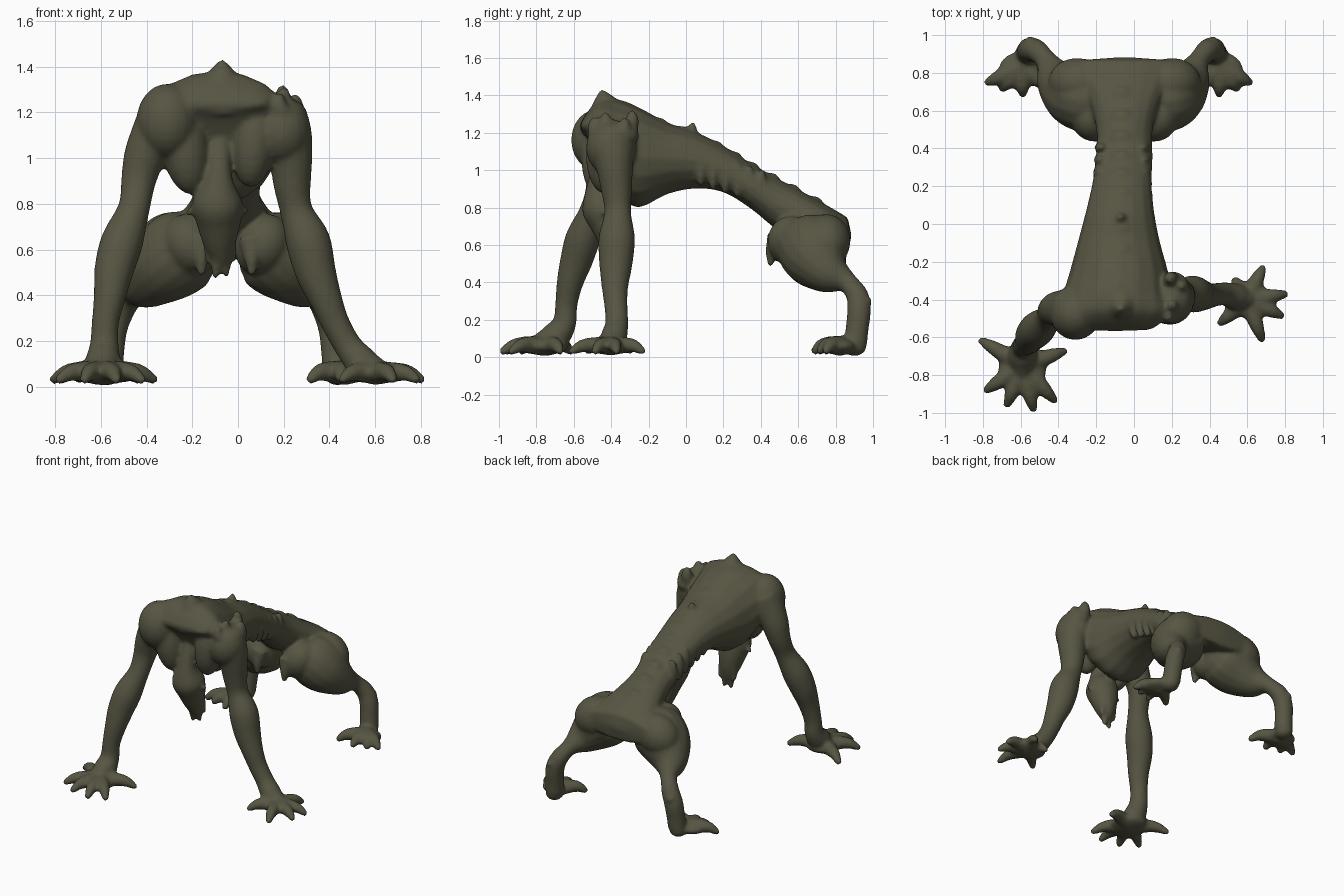
import bpy, bmesh, math
from mathutils import Vector, Matrix

bm = bmesh.new()
N = 16


def loft(rings, start, end):
    """Skin closed rings of points and close both ends on a pole."""
    vr = [[bm.verts.new(p) for p in r] for r in rings]
    for a, b in zip(vr, vr[1:]):
        for i in range(N):
            bm.faces.new((a[i], a[(i + 1) % N], b[(i + 1) % N], b[i]))
    for ring, pole in ((vr[0], start), (vr[-1], end)):
        v = bm.verts.new(pole)
        for i in range(N):
            bm.faces.new((ring[i], ring[(i + 1) % N], v))


def spline(pts, steps=4):
    """Catmull-Rom through tuples of any length."""
    P = [Vector(p) for p in pts]
    P = [P[0] * 2 - P[1]] + P + [P[-1] * 2 - P[-2]]
    out = []
    for a, b, c, d in zip(P, P[1:], P[2:], P[3:]):
        for k in range(steps):
            t = k / steps
            out.append(0.5 * (2 * b + (c - a) * t + (2 * a - 5 * b + 4 * c - d) * t * t
                              + (3 * b - a - 3 * c + d) * t ** 3))
    return out + [P[-2]]


def tube(pts):
    """Round limb through (x, y, z, radius) points."""
    S = spline(pts)
    C = [Vector(s[:3]) for s in S]
    R = [max(s[3], 0.006) for s in S]
    rings, side = [], None
    for i, c in enumerate(C):
        t = (C[min(i + 1, len(C) - 1)] - C[max(i - 1, 0)]).normalized()
        if side is None:
            side = t.orthogonal()
        side = (side - t * side.dot(t)).normalized()
        up = t.cross(side)
        rings.append([c + R[i] * (side * math.cos(k * math.tau / N) + up * math.sin(k * math.tau / N))
                      for k in range(N)])
    loft(rings, C[0] - (C[1] - C[0]).normalized() * R[0] * 0.6,
         C[-1] + (C[-1] - C[-2]).normalized() * R[-1] * 0.6)


def blob(c, s, tilt=0.0):
    bmesh.ops.create_uvsphere(bm, u_segments=20, v_segments=12, radius=1,
                              matrix=Matrix.Translation(c) @ Matrix.Rotation(tilt, 4, 'Y')
                              @ Matrix.Diagonal((*s, 1)))


def digits(palm, tips, r, lift):
    """Arched fingers from the palm to ground tips."""
    px, py, pz = palm
    for x, y in tips:
        mid = (px + (x - px) * 0.64, py + (y - py) * 0.64, lift)
        tube([(px, py, pz, r * 1.4), (*mid, r), (x, y, 0.026, r * 0.5)])


# torso: (y, centre x, top, bottom, half width)
torso = [(-0.56, -0.10, 1.26, 1.21, 0.20), (-0.52, -0.10, 1.32, 1.16, 0.25),
         (-0.45, -0.09, 1.375, 1.04, 0.29), (-0.35, -0.09, 1.375, 0.86, 0.28),
         (-0.25, -0.08, 1.335, 0.80, 0.26), (-0.1, -0.08, 1.255, 0.87, 0.22),
         (0.05, -0.075, 1.205, 0.90, 0.185), (0.2, -0.065, 1.13, 0.88, 0.16),
         (0.35, -0.05, 1.035, 0.79, 0.15), (0.5, -0.05, 0.95, 0.67, 0.15),
         (0.65, -0.05, 0.87, 0.61, 0.19), (0.8, -0.05, 0.785, 0.56, 0.26), (0.865, -0.05, 0.745, 0.55, 0.27)]
rings = []
for y, cx, zt, zb, hw in spline(torso):
    ring = []
    for k in range(N):
        c, s = math.cos(k * math.tau / N), math.sin(k * math.tau / N)
        ring.append((cx + hw * c, y, (zt + zb) / 2 + (zt - zb) / 2 * s))
    rings.append(ring)
loft(rings, (-0.10, -0.57, 1.235), (-0.05, 0.885, 0.65))

# spine peak and low vertebra bumps
tube([(-0.07, -0.40, 1.24, 0.17), (-0.07, -0.43, 1.34, 0.09), (-0.07, -0.45, 1.425, 0.015)])
tube([(-0.07, 0.02, 1.18, 0.05), (-0.07, 0.04, 1.25, 0.014)])
for y, z in ((-0.15, 1.275), (-0.03, 1.23), (0.15, 1.152), (0.25, 1.095), (0.34, 1.04), (0.45, 0.98),
             (0.56, 0.92), (0.68, 0.855)):
    blob((-0.065, y, z - 0.03), (0.06, 0.05, 0.036))
# faint rib ridges down the flanks
for i in range(6):
    y = 0.08 + i * 0.065
    for s in (-1, 1):
        blob((-0.062 + s * (0.130 - 0.004 * i), y, 1.02 - 0.32 * (y - 0.05)), (0.038, 0.03, 0.10))

# chest flaps either side of the neck hollow
blob((-0.235, -0.45, 1.06), (0.105, 0.11, 0.22), -0.15)
blob((0.07, -0.43, 1.07), (0.095, 0.105, 0.20), 0.1)
# shoulders
blob((-0.31, -0.475, 1.16), (0.135, 0.14, 0.165))
blob((0.19, -0.40, 1.12), (0.13, 0.135, 0.15))
# neck and head
tube([(-0.08, -0.36, 1.22, 0.07), (-0.08, -0.44, 1.05, 0.052), (-0.085, -0.47, 0.92, 0.06),
      (-0.09, -0.45, 0.81, 0.11), (-0.085, -0.42, 0.72, 0.098), (-0.08, -0.395, 0.62, 0.07),
      (-0.07, -0.38, 0.54, 0.035)])
for a, b in (((-0.15, -0.45, 0.80), (-0.225, -0.43, 0.755)), ((-0.03, -0.45, 0.80), (0.04, -0.43, 0.765)),
             ((-0.09, -0.39, 0.57), (-0.10, -0.38, 0.475)), ((-0.06, -0.38, 0.57), (-0.05, -0.37, 0.48)),
             ((-0.12, -0.38, 0.63), (-0.13, -0.37, 0.54)), ((-0.04, -0.38, 0.65), (-0.02, -0.36, 0.55))):
    tube([(*a, 0.035), (*b, 0.013)])

# clawed growth on the right shoulder
blob((0.21, -0.38, 1.185), (0.095, 0.13, 0.075))
for x, y, z in ((0.18, -0.49, 1.275), (0.20, -0.43, 1.30), (0.195, -0.29, 1.31), (0.25, -0.33, 1.27)):
    tube([(0.2, y * 0.7 - 0.12, 1.18, 0.06), (x, y, z - 0.05, 0.04), (x, y, z, 0.022)])

# right arm and hand
tube([(0.17, -0.40, 1.18, 0.12), (0.21, -0.39, 1.10, 0.115), (0.23, -0.38, 1.0, 0.097),
      (0.237, -0.37, 0.88, 0.082), (0.255, -0.365, 0.77, 0.072), (0.305, -0.37, 0.64, 0.098),
      (0.34, -0.375, 0.5, 0.09), (0.385, -0.38, 0.38, 0.072), (0.425, -0.375, 0.28, 0.063),
      (0.48, -0.37, 0.18, 0.062), (0.54, -0.385, 0.11, 0.07), (0.61, -0.40, 0.075, 0.05)])
blob((0.60, -0.40, 0.06), (0.13, 0.10, 0.045))
digits((0.60, -0.40, 0.06),
       ((0.685, -0.225), (0.81, -0.37), (0.79, -0.49), (0.68, -0.62), (0.45, -0.53), (0.53, -0.29)), 0.038, 0.062)

# left arm and hand
tube([(-0.32, -0.45, 1.18, 0.12), (-0.365, -0.45, 1.10, 0.105), (-0.41, -0.45, 1.0, 0.092),
      (-0.435, -0.46, 0.9, 0.077), (-0.455, -0.50, 0.78, 0.07), (-0.505, -0.55, 0.64, 0.093),
      (-0.54, -0.585, 0.52, 0.088), (-0.56, -0.62, 0.4, 0.072), (-0.58, -0.64, 0.28, 0.06),
      (-0.585, -0.65, 0.18, 0.064), (-0.59, -0.70, 0.11, 0.077), (-0.59, -0.78, 0.07, 0.058)])
blob((-0.59, -0.76, 0.06), (0.13, 0.135, 0.05))
digits((-0.59, -0.75, 0.06),
       ((-0.815, -0.612), (-0.79, -0.885), (-0.675, -0.965), (-0.53, -0.99), (-0.415, -0.94), (-0.36, -0.67)),
       0.04, 0.064)

# hind legs and feet, the left one spread slightly wider
leg = [(0.09, 0.65, 0.635, 0.15), (0.15, 0.665, 0.595, 0.185), (0.225, 0.70, 0.525, 0.172),
       (0.295, 0.77, 0.45, 0.118), (0.34, 0.86, 0.40, 0.058), (0.385, 0.915, 0.33, 0.06),
       (0.415, 0.925, 0.25, 0.064), (0.425, 0.915, 0.15, 0.062), (0.43, 0.905, 0.075, 0.064)]
toes = ((0.62, 0.745), (0.55, 0.71), (0.45, 0.68), (0.31, 0.71))
for side in (1, -1):
    fx = (lambda x: x) if side == 1 else (lambda x: -1.15 * x - 0.07)
    tube([(fx(x), y, z, r) for x, y, z, r in leg])
    blob((fx(0.435), 0.90, 0.055), (0.06, 0.065, 0.05))
    blob((fx(0.47), 0.81, 0.058), (0.11, 0.10, 0.045))
    digits((fx(0.46), 0.83, 0.06), [(fx(x), y) for x, y in toes], 0.04, 0.064)
    # front of the thigh, buttock mass and hock spur
    blob((-0.05 + side * 0.16, 0.565, 0.62), (0.12, 0.13, 0.14), side * 0.5)
    blob((-0.05 + side * 0.25, 0.75, 0.62), (0.16, 0.13, 0.14), side * 0.5)
    tube([(fx(0.41), 0.94, 0.3, 0.045), (fx(0.425), 0.985, 0.295, 0.02)])
    # hanging flap in front of the thigh
    tube([(-0.05 + side * 0.11, 0.49, 0.64, 0.06), (-0.05 + side * 0.11, 0.46, 0.56, 0.035),
          (-0.05 + side * 0.11, 0.45, 0.49, 0.016)])

# fuse everything into one smooth skin
bmesh.ops.recalc_face_normals(bm, faces=bm.faces)
mesh = bpy.data.meshes.new("creature_body")
bm.to_mesh(mesh)
bm.free()
body = bpy.data.objects.new("creature_body", mesh)
bpy.context.collection.objects.link(body)
fuse = body.modifiers.new("fuse", 'REMESH')
fuse.mode = 'VOXEL'
fuse.voxel_size = 0.011
soft = body.modifiers.new("soften", 'SMOOTH')
soft.factor = 0.5
soft.iterations = 10
bpy.context.view_layer.update()
done = bpy.data.meshes.new_from_object(body.evaluated_get(bpy.context.evaluated_depsgraph_get()))
body.modifiers.clear()
body.data = done

# rest the creature on the ground
low = min(v.co.z for v in done.vertices)
done.transform(Matrix.Translation((0, 0, 0.008 - low)))

skin = bpy.data.materials.new("dark olive skin")
skin.diffuse_color = (0.095, 0.092, 0.056, 1)
done.materials.clear()
done.materials.append(skin)
for p in done.polygons:
    p.use_smooth = True
    p.material_index = 0
